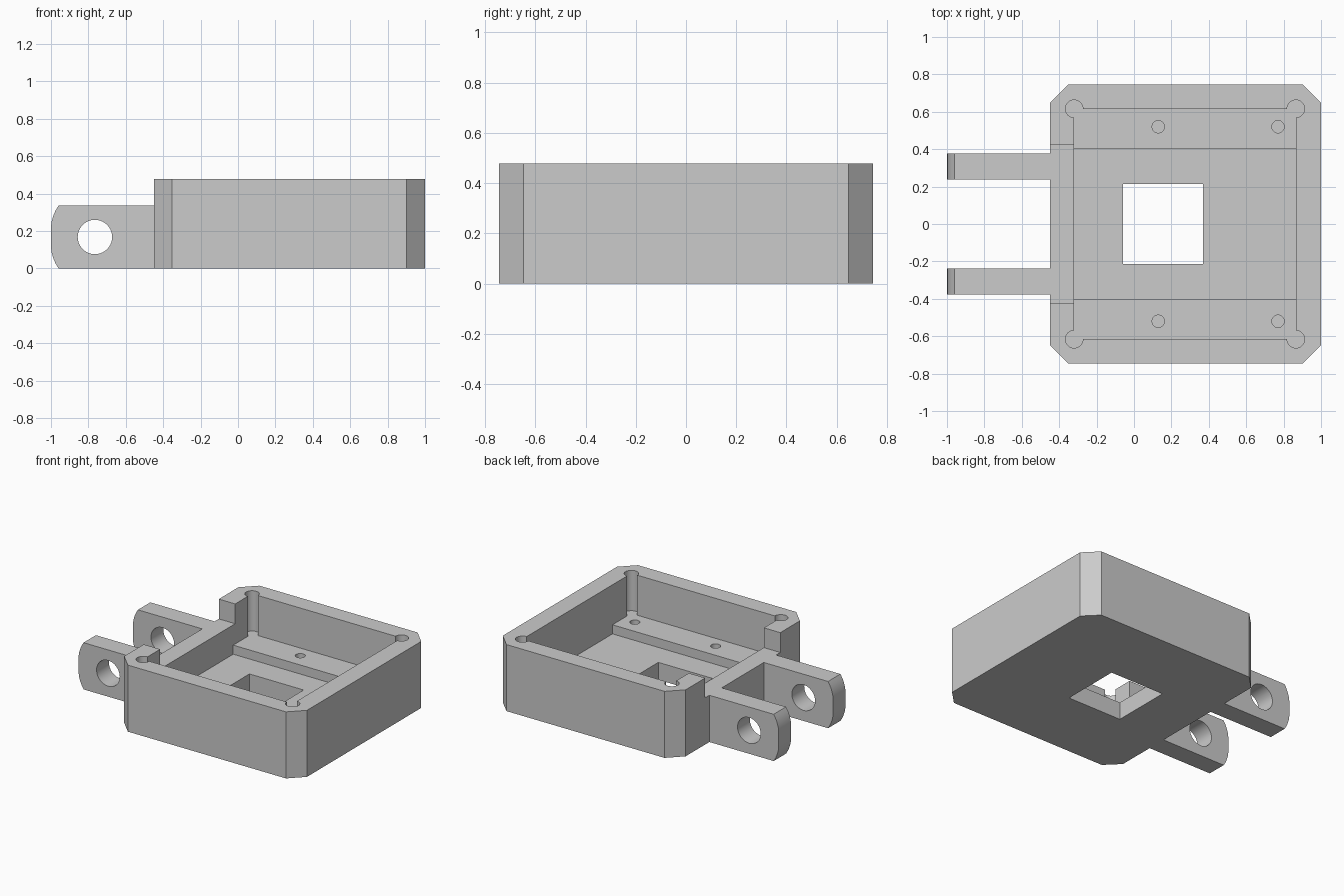
import bpy
import math
from mathutils import Matrix, Vector

cube = bpy.data.objects.get("Cube")
if cube:
    bpy.data.objects.remove(cube, do_unlink=True)

grey = bpy.data.materials.new("plain grey")
grey.use_nodes = True
colour = (0.6, 0.6, 0.6, 1)
grey.diffuse_color = colour
grey.node_tree.nodes["Principled BSDF"].inputs["Base Color"].default_value = colour


def prism(name, outline, low, high, along_y=False):
    """Extrude a counter-clockwise outline along z, or an x-z outline along y."""
    n = len(outline)
    if along_y:
        verts = [(x, d, z) for d in (high, low) for x, z in outline]
    else:
        verts = [(x, y, d) for d in (low, high) for x, y in outline]
    faces = [tuple(reversed(range(n))), tuple(range(n, 2 * n))]
    faces += [(i, (i + 1) % n, n + (i + 1) % n, n + i) for i in range(n)]
    mesh = bpy.data.meshes.new(name)
    mesh.from_pydata(verts, [], faces)
    mesh.materials.append(grey)
    obj = bpy.data.objects.new(name, mesh)
    bpy.context.collection.objects.link(obj)
    return obj


def rect(x0, x1, y0, y1):
    return [(x0, y0), (x1, y0), (x1, y1), (x0, y1)]


def circle(cx, cy, r, n=40):
    return [(cx + r * math.cos(math.tau * i / n), cy + r * math.sin(math.tau * i / n))
            for i in range(n)]


def cut(obj, cutter):
    """Subtract the cutter for good, then remove it."""
    mod = obj.modifiers.new("cut", "BOOLEAN")
    mod.operation = "DIFFERENCE"
    mod.solver = "EXACT"
    mod.object = cutter
    bpy.context.view_layer.update()
    graph = bpy.context.evaluated_depsgraph_get()
    mesh = bpy.data.meshes.new_from_object(obj.evaluated_get(graph))
    obj.modifiers.clear()
    obj.data = mesh
    bpy.data.objects.remove(cutter, do_unlink=True)


def smooth_curves(obj):
    bpy.ops.object.select_all(action="DESELECT")
    obj.select_set(True)
    bpy.context.view_layer.objects.active = obj
    bpy.ops.object.shade_smooth_by_angle(angle=math.radians(20))


# Main dimensions
HEIGHT, LEDGE, FLOOR, ARM_TOP = 0.477, 0.19, 0.125, 0.335
LEFT, RIGHT, SIDE, CHAMFER = -0.45, 1.0, 0.745, 0.098
IN_LEFT, IN_RIGHT, IN_SIDE = -0.32, 0.865, 0.616
ABOVE = HEIGHT + 0.1

# Housing with chamfered vertical corners
a, b, c, s = LEFT, RIGHT, CHAMFER, SIDE
housing = prism("housing", [(a + c, -s), (b - c, -s), (b, c - s), (b, s - c),
                            (b - c, s), (a + c, s), (a, s - c), (a, c - s)], 0, HEIGHT)

# Cavity, sunken centre channel, floor window and the notch between the arms
cut(housing, prism("cavity", rect(IN_LEFT, IN_RIGHT, -IN_SIDE, IN_SIDE), LEDGE, ABOVE))
cut(housing, prism("channel", rect(IN_LEFT, IN_RIGHT, -0.403, 0.403), FLOOR, ABOVE))
cut(housing, prism("window", rect(-0.06, 0.37, -0.215, 0.215), -0.1, ABOVE))
cut(housing, prism("notch", rect(LEFT - 0.1, IN_LEFT + 0.1, -0.425, 0.425), ARM_TOP, ABOVE))

# Corner reliefs and screw holes in the ledges
for side in (-1, 1):
    for x in (IN_LEFT, IN_RIGHT):
        cut(housing, prism("relief", circle(x, side * IN_SIDE, 0.047), LEDGE - 0.002, ABOVE))
    for x in (0.13, 0.77):
        cut(housing, prism("screw_hole", circle(x, side * 0.52, 0.033), 0.05, ABOVE))
smooth_curves(housing)

# Two hinge arms with rounded ends and a pin hole
mid = ARM_TOP / 2
curve = [(-0.96, mid), (-0.975, 0.143), (-0.987, 0.115), (-0.996, 0.085), (-1.0, 0.055)]
end = [(x, mid + dz) for x, dz in curve] + [(x, mid - dz) for x, dz in reversed(curve)]
outline = end + [(LEFT, 0), (LEFT, ARM_TOP)]
for name, y0, y1 in (("front_arm", -0.378, -0.238), ("back_arm", 0.238, 0.378)):
    arm = prism(name, outline, y0, y1, along_y=True)
    cut(arm, prism("pin_hole", circle(-0.765, mid, 0.092), y0 - 0.1, y1 + 0.1, along_y=True))
    smooth_curves(arm)
